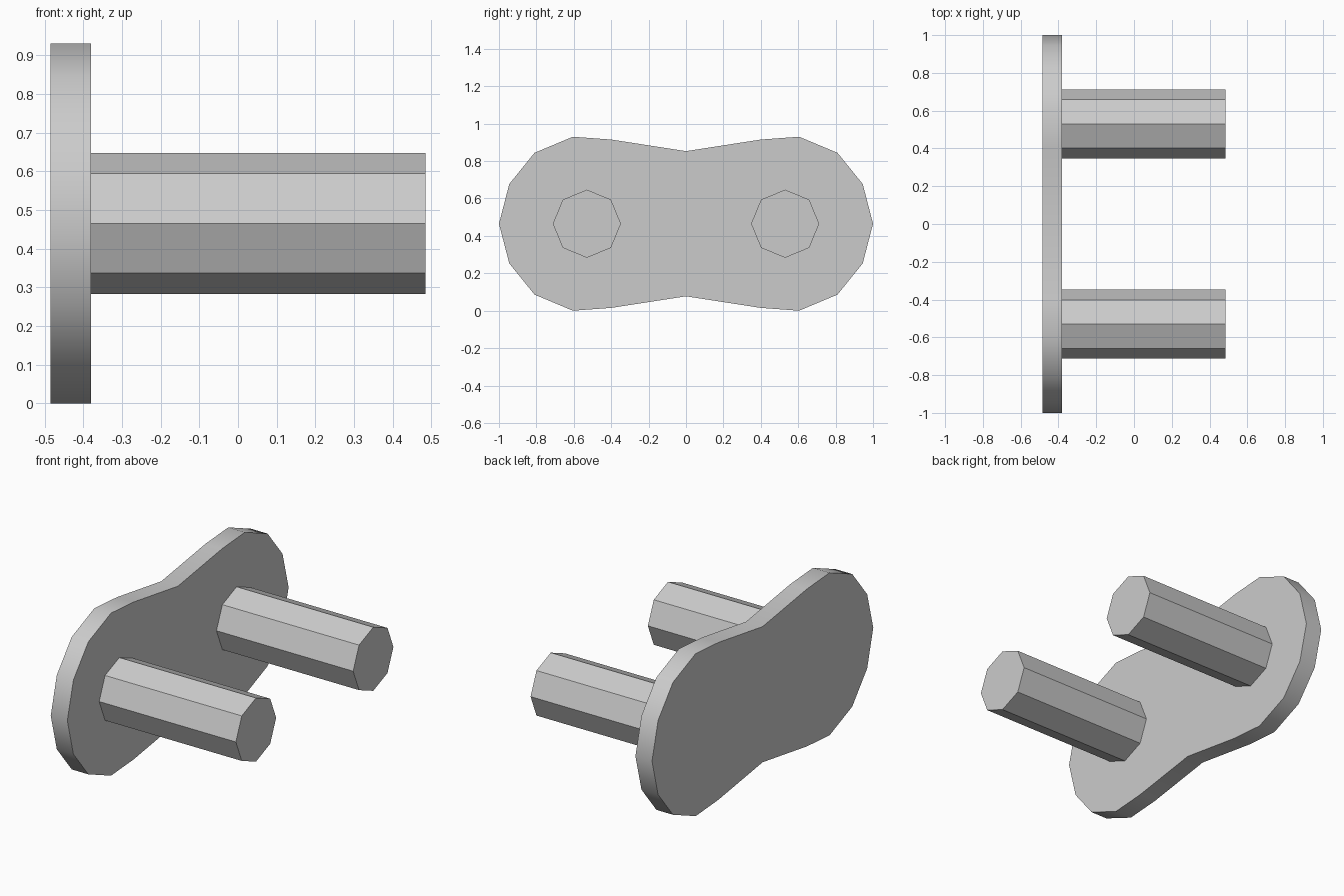
import bpy, bmesh
from math import radians, pi
from mathutils import Matrix, Vector

cube = bpy.data.objects.get("Cube")
if cube:
    bpy.data.objects.remove(cube, do_unlink=True)

MID_Z = 0.465
PLATE_BACK, PLATE_FRONT, PIN_END = -0.485, -0.38, 0.485

# Single grey material
grey = bpy.data.materials.new("plain_grey")
grey.use_nodes = True
colour = (0.6, 0.6, 0.6, 1)
grey.diffuse_color = colour
grey.node_tree.nodes["Principled BSDF"].inputs["Base Color"].default_value = colour


def add_object(name, bm):
    bmesh.ops.recalc_face_normals(bm, faces=bm.faces)
    mesh = bpy.data.meshes.new(name)
    bm.to_mesh(mesh)
    bm.free()
    mesh.materials.append(grey)
    obj = bpy.data.objects.new(name, mesh)
    bpy.context.collection.objects.link(obj)
    bpy.ops.object.select_all(action='DESELECT')
    obj.select_set(True)
    bpy.context.view_layer.objects.active = obj
    bpy.ops.object.shade_smooth_by_angle(angle=radians(30))
    return obj


# Waisted plate: one quarter of the outline, mirrored both ways, then extruded
quarter = [(0, 0.388), (0.4, 0.45), (0.605, 0.465), (0.81, 0.379), (0.945, 0.212), (1, 0)]
half = quarter + [(y, -z) for y, z in quarter[-2::-1]]
outline = half + [(-y, z) for y, z in half[-2:0:-1]]
bm = bmesh.new()
face = bm.faces.new([bm.verts.new((PLATE_BACK, y, z + MID_Z)) for y, z in outline])
extruded = bmesh.ops.extrude_face_region(bm, geom=[face], use_keep_orig=True)["geom"]
bmesh.ops.translate(bm, vec=Vector((PLATE_FRONT - PLATE_BACK, 0, 0)),
                    verts=[v for v in extruded if isinstance(v, bmesh.types.BMVert)])
add_object("plate", bm)

# Two octagonal pins standing out from the plate
for name, y in (("front_pin", -0.53), ("back_pin", 0.53)):
    bm = bmesh.new()
    centre = Vector(((PLATE_FRONT + PIN_END) / 2, y, MID_Z))
    bmesh.ops.create_cone(bm, cap_ends=True, segments=8, radius1=0.182, radius2=0.182,
                          depth=PIN_END - PLATE_FRONT,
                          matrix=Matrix.Translation(centre) @ Matrix.Rotation(pi / 2, 4, 'Y'))
    add_object(name, bm)
